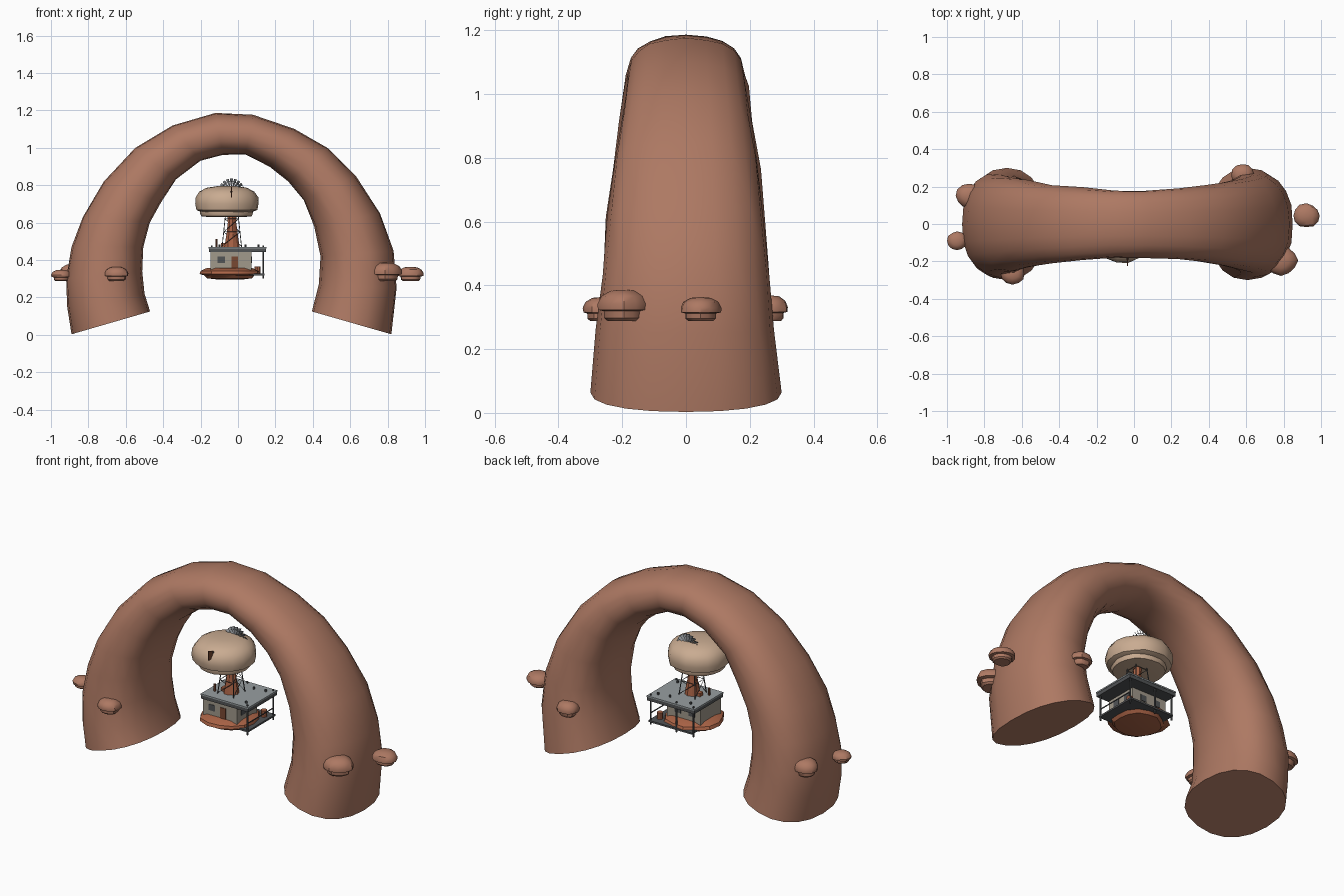
import bpy, bmesh, math, random
from mathutils import Vector, Matrix

if "Cube" in bpy.data.objects:
    bpy.data.objects.remove(bpy.data.objects["Cube"])

random.seed(4)


def material(name, srgb):
    m = bpy.data.materials.new(name)
    m.diffuse_color = (*[(c / 255) ** 2.2 for c in srgb], 1)
    m.use_nodes = True
    m.node_tree.nodes["Principled BSDF"].inputs["Base Color"].default_value = m.diffuse_color
    return m


ROCK = material("arch_brown", (172, 120, 99))
CLAY = material("orange_clay", (170, 100, 72))
TAN = material("pale_tan", (200, 170, 144))
WALL = material("wall_grey", (160, 152, 138))
ROOF = material("roof_grey", (150, 157, 160))
DARK = material("dark_steel", (82, 84, 86))
STEEL = material("blade_steel", (140, 144, 148))
WOOD = material("wood_brown", (120, 74, 54))


def finish(name, bm, mat, smooth=None):
    bmesh.ops.recalc_face_normals(bm, faces=bm.faces)
    me = bpy.data.meshes.new(name)
    bm.to_mesh(me)
    bm.free()
    ob = bpy.data.objects.new(name, me)
    bpy.context.collection.objects.link(ob)
    me.materials.append(mat)
    if smooth:
        bpy.ops.object.select_all(action='DESELECT')
        ob.select_set(True)
        bpy.context.view_layer.objects.active = ob
        bpy.ops.object.shade_smooth_by_angle(angle=math.radians(smooth))
    return ob


def box(name, lo, hi, mat):
    bm = bmesh.new()
    lo, hi = Vector(lo), Vector(hi)
    bmesh.ops.create_cube(bm, size=1, matrix=Matrix.Translation((lo + hi) / 2)
                          @ Matrix.Diagonal((*(hi - lo), 1)))
    return finish(name, bm, mat)


def rod(name, a, b, r, mat, sides=6):
    a, b = Vector(a), Vector(b)
    d = b - a
    bm = bmesh.new()
    bmesh.ops.create_cone(bm, cap_ends=True, segments=sides, radius1=r, radius2=r, depth=d.length,
                          matrix=Matrix.Translation((a + b) / 2)
                          @ d.to_track_quat('Z', 'Y').to_matrix().to_4x4())
    return finish(name, bm, mat)


def loft(name, rings, mat, smooth):
    bm = bmesh.new()
    vr = [[bm.verts.new(p) for p in ring] for ring in rings]
    n = len(vr[0])
    for a, b in zip(vr, vr[1:]):
        for i in range(n):
            bm.faces.new((a[i], a[(i + 1) % n], b[(i + 1) % n], b[i]))
    bm.faces.new(vr[0])
    bm.faces.new(vr[-1])
    return finish(name, bm, mat, smooth)


def lathe(name, centre, profile, mat, sides, rough=0.0, smooth=40, sx=1, sy=1):
    """Round shape from (radius, z) pairs, with uneven radii for stone."""
    cx, cy = centre
    wobble = [1 + random.uniform(-rough, rough) for _ in range(sides)]
    rings = []
    for r, z in profile:
        ring = []
        for i in range(sides):
            a = math.tau * i / sides
            q = r * wobble[i] * (1 + random.uniform(-rough, rough) * 0.5)
            ring.append((cx + q * sx * math.cos(a), cy + q * sy * math.sin(a), z))
        rings.append(ring)
    return loft(name, rings, mat, smooth)


# Great stone arch: outer x z, inner x z, half depth
stations = [
    (-.89, .003, -.47, .125, .30), (-.915, .15, -.50, .22, .285), (-.92, .30, -.512, .34, .272),
    (-.89, .47, -.505, .47, .26), (-.83, .63, -.47, .60, .25), (-.72, .82, -.41, .71, .232),
    (-.55, 1.0, -.33, .83, .21), (-.35, 1.12, -.20, .93, .195), (-.12, 1.185, -.08, .962, .18),
    (.08, 1.175, .04, .962, .18), (.30, 1.10, .17, .90, .19), (.48, 1.0, .27, .82, .205),
    (.63, .85, .35, .72, .225), (.76, .65, .41, .58, .245), (.83, .45, .443, .42, .262),
    (.85, .25, .435, .27, .28), (.82, .003, .395, .125, .30)]
rings = []
for k, (ox, oz, ix, iz, w) in enumerate(stations):
    mid, half = Vector(((ox + ix) / 2, 0, (oz + iz) / 2)), Vector(((ox - ix) / 2, 0, (oz - iz) / 2))
    ring = []
    for i in range(20):
        a = math.tau * i / 20
        c, s = [math.copysign(abs(t) ** 0.88, t) for t in (math.cos(a), math.sin(a))]
        j = 1 if k in (0, len(stations) - 1) else 1 + random.uniform(-.015, .015)
        ring.append(mid + half * c * j + Vector((0, w * s * j, 0)))
    rings.append(ring)
loft("stone_arch", rings, ROCK, 50)

# Ledge boulders on the legs: x, y, radius, height
for x, y, r, h in [(-.945, -.09, .054, .06), (-.88, .15, .073, .09), (-.65, -.265, .066, .075),
                   (.58, .265, .062, .08), (.785, -.195, .088, .098), (.922, .045, .071, .075)]:
    prof = [(.62 * r, 0), (.74 * r, .1), (.76 * r, .32), (.98 * r, .36), (r, .55),
            (.85 * r, .8), (.5 * r, .97), (.1 * r, 1)]
    lathe("boulder", (x, y), [(q, .288 + t * h) for q, t in prof], ROCK, 12, .04, 35, 1, .9)

# Rocky base under the house
lathe("rock_base", (-.04, -.02), [(.06, .295), (.12, .302), (.135, .318), (.162, .325),
                                  (.155, .342), (.12, .357), (.05, .36)], CLAY, 14, .05, 30)

# House, porch floor and roof
box("porch_floor", (-.14, -.11, .318), (.142, .145, .328), DARK)
box("house_walls", (-.147, -.112, .328), (.072, .075, .452), WALL)
box("roof_frame", (-.155, -.12, .442), (.15, .145, .462), DARK)
box("roof_sheet", (-.157, -.122, .462), (.152, .147, .47), ROOF)
for i, (x, y) in enumerate([(.136, -.105), (.136, .132), (-.03, .132), (-.14, .132)]):
    rod("porch_post", (x, y, .30), (x, y, .478), .005, DARK)
box("porch_rail", (.134, -.105, .365), (.138, .132, .37), DARK)

# Door and windows
box("front_door", (-.035, -.115, .345), (.0, -.111, .42), WOOD)
box("front_window", (-.11, -.115, .385), (-.07, -.111, .42), DARK)
for y in (-.075, .01):
    box("side_window", (.071, y, .385), (.075, y + .04, .42), DARK)
for x in (-.11, -.02):
    box("back_window", (x, .074, .385), (x + .04, .078, .42), DARK)
rod("barrel", (.105, .09, .328), (.105, .09, .365), .017, CLAY, 10)

# Things standing on the roof
rod("chimney", (-.115, -.05, .46), (-.115, -.05, .512), .006, WOOD)
for x, y in [(.11, -.08), (.11, .1), (.04, .09), (-.1, .1)]:
    rod("roof_vent", (x, y, .46), (x, y, .482), .006, DARK)
box("roof_crate", (-.09, -.03, .468), (-.06, .0, .49), CLAY)

# Central stone spire and its lattice tower
tx, ty = -.033, -.015
lathe("stone_spire", (tx, ty), [(.042, .46), (.036, .50), (.028, .55), (.022, .60), (.025, .66)],
      CLAY, 9, .08, 25)
corners = [(-1, -1), (1, -1), (1, 1), (-1, 1)]
def leg(c, z):
    w = .052 - .02 * (z - .47) / .19
    return (tx + c[0] * w, ty + c[1] * w, z)
for a, b in zip(corners, corners[1:] + corners[:1]):
    rod("tower_leg", leg(a, .465), leg(a, .66), .0028, DARK, 4)
    for z0, z1 in [(.475, .55), (.55, .62)]:
        rod("tower_brace", leg(a, z0), leg(b, z1), .0016, DARK, 4)
        rod("tower_bar", leg(a, z1), leg(b, z1), .0016, DARK, 4)

# Mushroom-shaped rock on top
lathe("cap_underside", (-.062, -.035), [(.10, .63), (.135, .634), (.142, .652), (.138, .70)],
      TAN, 18, .025, 35)
lathe("cap_rock", (-.062, -.035), [(.135, .655), (.165, .668), (.172, .70), (.168, .735),
                                   (.148, .765), (.11, .786), (.05, .795)], TAN, 18, .025, 45)

# Windmill wheel with its tail vane
hub = Vector((-.035, .03, .765))
bm = bmesh.new()
for i in range(20):
    m = Matrix.Translation(hub) @ Matrix.Rotation(math.tau * i / 20, 4, 'Y')
    q = [bm.verts.new(m @ Vector(p)) for p in
         [(-.002, -.003, .02), (.002, .003, .02), (.008, .007, .07), (-.008, -.007, .07)]]
    g = bmesh.ops.extrude_face_region(bm, geom=[bm.faces.new(q)])
    vs = [v for v in g['geom'] if isinstance(v, bmesh.types.BMVert)]
    bmesh.ops.translate(bm, verts=vs, vec=(0, .0025, 0))
finish("wheel_blades", bm, STEEL)
for r in (.03, .055):
    bpy.ops.mesh.primitive_torus_add(major_radius=r, minor_radius=.0015, major_segments=24,
                                     minor_segments=4, location=hub, rotation=(math.pi / 2, 0, 0))
    bpy.context.object.name = "wheel_ring"
    bpy.context.object.data.materials.append(DARK)
rod("wheel_shaft", hub + Vector((0, .012, 0)), hub + Vector((0, -.22, 0)), .005, DARK)
bm = bmesh.new()
for x in (-.037, -.033):
    bm.verts.new((x, -.18, .738)), bm.verts.new((x, -.225, .735))
    bm.verts.new((x, -.225, .79)), bm.verts.new((x, -.18, .775))
bmesh.ops.convex_hull(bm, input=bm.verts)
finish("tail_vane", bm, WOOD)
